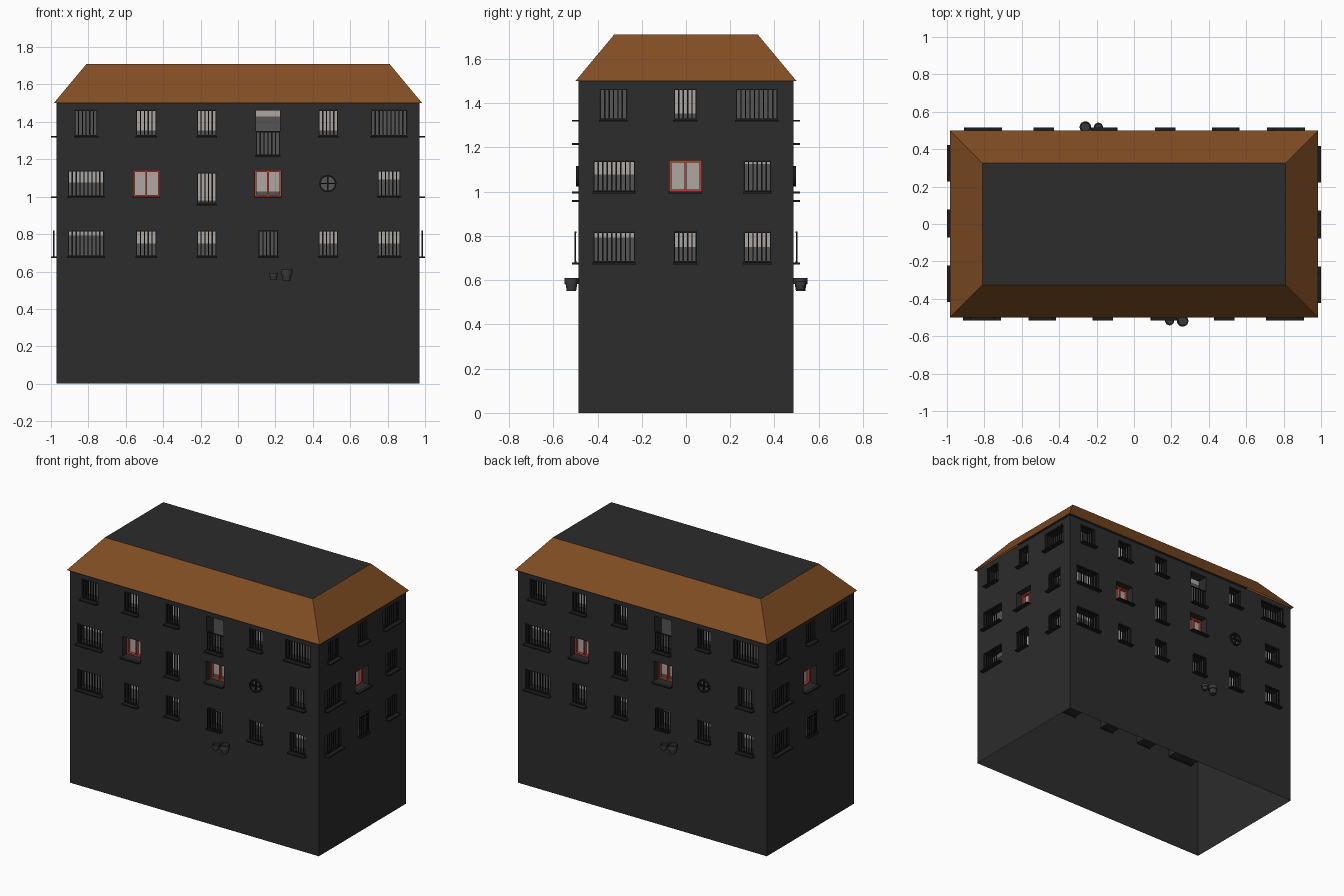
import bpy, bmesh, math
from mathutils import Matrix, Vector

if "Cube" in bpy.data.objects:
    bpy.data.objects.remove(bpy.data.objects["Cube"])


def material(name, r, g, b):
    m = bpy.data.materials.new(name)
    m.diffuse_color = (r, g, b, 1)
    m.use_nodes = True
    m.node_tree.nodes["Principled BSDF"].inputs["Base Color"].default_value = m.diffuse_color
    return m


MATS = {
    "walls": material("dark_plaster", .025, .025, .025),
    "roof_flat": material("roof_felt", .025, .025, .025),
    "roof_slopes": material("brown_tiles", .22, .075, .017),
    "light_panes": material("light_glass", .42, .39, .36),
    "grey_panes": material("grey_blind", .09, .09, .09),
    "window_bars": material("dark_iron", .012, .012, .012),
    "red_frames": material("red_paint", .5, .06, .035),
    "flower_pots": material("dark_clay", .04, .04, .04),
}
MATS["window_sills"] = MATS["round_frames"] = MATS["window_bars"]
PARTS = {name: bmesh.new() for name in MATS}

DEPTH = 0.075   # window recess


def face(part, pts, M=Matrix()):
    bm = PARTS[part]
    bm.faces.new([bm.verts.new(M @ Vector(p)) for p in pts])


def box(part, M, u0, u1, d0, d1, z0, z1):
    S = Matrix.Diagonal((u1 - u0, d1 - d0, z1 - z0, 1))
    T = Matrix.Translation(((u0 + u1) / 2, (d0 + d1) / 2, (z0 + z1) / 2))
    bmesh.ops.create_cube(PARTS[part], size=1, matrix=M @ T @ S)


def panel(part, M, u0, u1, z0, z1, d=0):
    face(part, [(u0, d, z0), (u1, d, z0), (u1, d, z1), (u0, d, z1)], M)


def wall(M, half, wins):
    # Wall sheet as a grid of cells that leaves the window openings free
    us = sorted({-half, half} | {w[i] for w in wins for i in (0, 1)})
    zs = sorted({0, 1.5} | {w[i] for w in wins for i in (2, 3)})
    for a, b in zip(us, us[1:]):
        for c, d in zip(zs, zs[1:]):
            u, z = (a + b) / 2, (c + d) / 2
            if not any(w[0] < u < w[1] and w[2] < z < w[3] for w in wins):
                panel("walls", M, a, b, c, d)


def bars(M, u0, u1, z0, z1, d):
    n = max(4, round((u1 - u0) / .022))
    for i in range(n + 1):
        u = u0 + .003 + (u1 - u0 - .006) * i / n
        box("window_bars", M, u - .003, u + .003, d - .003, d + .003, z0, z1)
    for z in (z0, z1 - .006):
        box("window_bars", M, u0, u1, d - .004, d + .004, z, z + .006)


def red_frame(M, u0, u1, z0, z1):
    d0, d1, t = DEPTH - .025, DEPTH - .005, .009
    mid = (u0 + u1) / 2
    for a in (u0, mid - t / 2, u1 - t):
        box("red_frames", M, a, a + t, d0, d1, z0, z1)
    for z in (z0, z1 - t):
        box("red_frames", M, u0, u1, d0, d1, z, z + t)


def round_window(M, u0, u1, z0, z1):
    # Plate from square opening to circle, tube, pane, ring and cross
    cu, cz, h, r, n = (u0 + u1) / 2, (z0 + z1) / 2, (u1 - u0) / 2, .038, 24

    def pt(i, rad, d, square=False):
        a = math.tau * i / n
        c, s = math.cos(a), math.sin(a)
        k = h / max(abs(c), abs(s)) if square else rad
        return (cu + c * k, d, cz + s * k)
    for i in range(n):
        j = i + 1
        face("walls", [pt(i, r, 0), pt(i, 0, 0, True), pt(j, 0, 0, True), pt(j, r, 0)], M)
        face("walls", [pt(i, r, 0), pt(j, r, 0), pt(j, r, .025), pt(i, r, .025)], M)
        prof = [(r, 0), (r, -.012), (r + .008, -.012), (r + .008, 0)]
        for (ra, da), (rb, db) in zip(prof, prof[1:]):
            face("round_frames", [pt(i, ra, da), pt(j, ra, da), pt(j, rb, db), pt(i, rb, db)], M)
    face("grey_panes", [pt(i, r, .025) for i in range(n)], M)
    box("round_frames", M, cu - r, cu + r, -.008, .004, cz - .003, cz + .003)
    box("round_frames", M, cu - .003, cu + .003, -.008, .004, cz - r, cz + r)


def window(M, u0, u1, z0, z1, kind, light):
    if kind == "round":
        return round_window(M, u0, u1, z0, z1)
    # Recess sides and two-tone pane
    c = [(u0, z0), (u1, z0), (u1, z1), (u0, z1)]
    for (a, b), (e, f) in zip(c, c[1:] + c[:1]):
        face("walls", [(a, 0, b), (e, 0, f), (e, DEPTH, f), (a, DEPTH, b)], M)
    zm = z1 - (z1 - z0) * light
    if light > 0:
        panel("light_panes", M, u0, u1, zm, z1, DEPTH)
    if light < 1:
        panel("grey_panes", M, u0, u1, z0, zm, DEPTH)
    box("window_sills", M, u0 - .003, u1 + .003, -.03, .004, z0 - .008, z0)
    if kind == "red":
        red_frame(M, u0, u1, z0, z1)
    elif kind == "door":
        bars(M, u0, u1, z0, z0 + .13, .004)
    else:
        bars(M, u0, u1, z0, z1, -.015 if kind == "outer" else .006)


def pot(M, u, z0, r, h):
    prof = [(0, 0), (r * .68, 0), (r * .85, h * .55), (r, h * .55), (r, h), (r * .8, h), (r * .75, h * .75), (0, h * .75)]
    n = 20
    ring = lambda p, i: (u + p[0] * math.cos(math.tau * i / n), -.033 + p[0] * math.sin(math.tau * i / n), z0 + p[1])
    for i in range(n):
        for p, q in zip(prof, prof[1:]):
            pts = [ring(p, i)] + ([ring(p, i + 1)] if p[0] else [])
            pts += ([ring(q, i + 1)] if q[0] else []) + [ring(q, i)]
            face("flower_pots", pts, M)


# Window schedule: u0, u1, z0, z1, kind, light share of the pane
T, MID, L = (1.325, 1.465), (1.0, 1.14), (.68, .82)
FRONT = [
    (-.875, -.75, *T, "bar", 0), (-.545, -.435, *T, "bar", .8), (-.22, -.115, *T, "bar", .8),
    (.095, .225, 1.22, 1.46, "door", .13), (.43, .535, *T, "bar", .8), (.71, .905, *T, "bar", 0),
    (-.91, -.715, *MID, "bar", .45), (-.56, -.42, *MID, "red", 1), (-.22, -.115, .962, 1.13, "bar", .9),
    (.09, .23, *MID, "red", .8), (.43, .53, 1.02, 1.12, "round", 0), (.745, .87, *MID, "bar", .35),
    (-.91, -.715, *L, "bar", .2), (-.545, -.435, *L, "bar", .5), (-.22, -.115, *L, "bar", .5),
    (.11, .215, *L, "outer", 0), (.43, .535, *L, "bar", .5), (.745, .87, *L, "bar", .5),
]
SIDE = [
    (-.39, -.265, *T, "bar", 0), (-.055, .05, *T, "bar", .8), (.225, .415, *T, "bar", 0),
    (-.42, -.23, *MID, "bar", .45), (-.075, .07, *MID, "red", 1), (.26, .385, *MID, "bar", .1),
    (-.42, -.23, *L, "bar", .2), (-.055, .05, *L, "outer", .5), (.26, .385, *L, "bar", .5),
]

# Four elevations: the house repeats under a half turn
for k in range(4):
    half, dist, wins = ((.97, .485, FRONT), (.485, .97, SIDE))[k % 2]
    M = Matrix.Rotation(k * math.pi / 2, 4, "Z") @ Matrix.Translation((0, -dist, 0))
    wall(M, half, wins)
    for w in wins:
        window(M, *w)
    if k % 2 == 0:
        pot(M, .26, .55, .031, .06)
        pot(M, .19, .555, .024, .038)

# Hipped roof skirt with flat top
eave = [(sx * .985, sy * .5, 1.5) for sx, sy in ((-1, -1), (1, -1), (1, 1), (-1, 1))]
top = [(math.copysign(.81, x), math.copysign(.325, y), 1.71) for x, y, _ in eave]
for i in range(4):
    j = (i + 1) % 4
    face("roof_slopes", [eave[i], eave[j], top[j], top[i]])
face("roof_flat", top)

# Turn every part into an object
for name, bm in PARTS.items():
    bmesh.ops.remove_doubles(bm, verts=bm.verts, dist=1e-5)
    if name not in ("light_panes", "grey_panes"):
        bmesh.ops.recalc_face_normals(bm, faces=bm.faces)
    me = bpy.data.meshes.new(name)
    bm.to_mesh(me)
    bm.free()
    me.materials.append(MATS[name])
    ob = bpy.data.objects.new(name, me)
    bpy.context.collection.objects.link(ob)
    if name in ("flower_pots", "round_frames"):
        bpy.context.view_layer.objects.active = ob
        ob.select_set(True)
        bpy.ops.object.shade_smooth_by_angle()
        ob.select_set(False)
